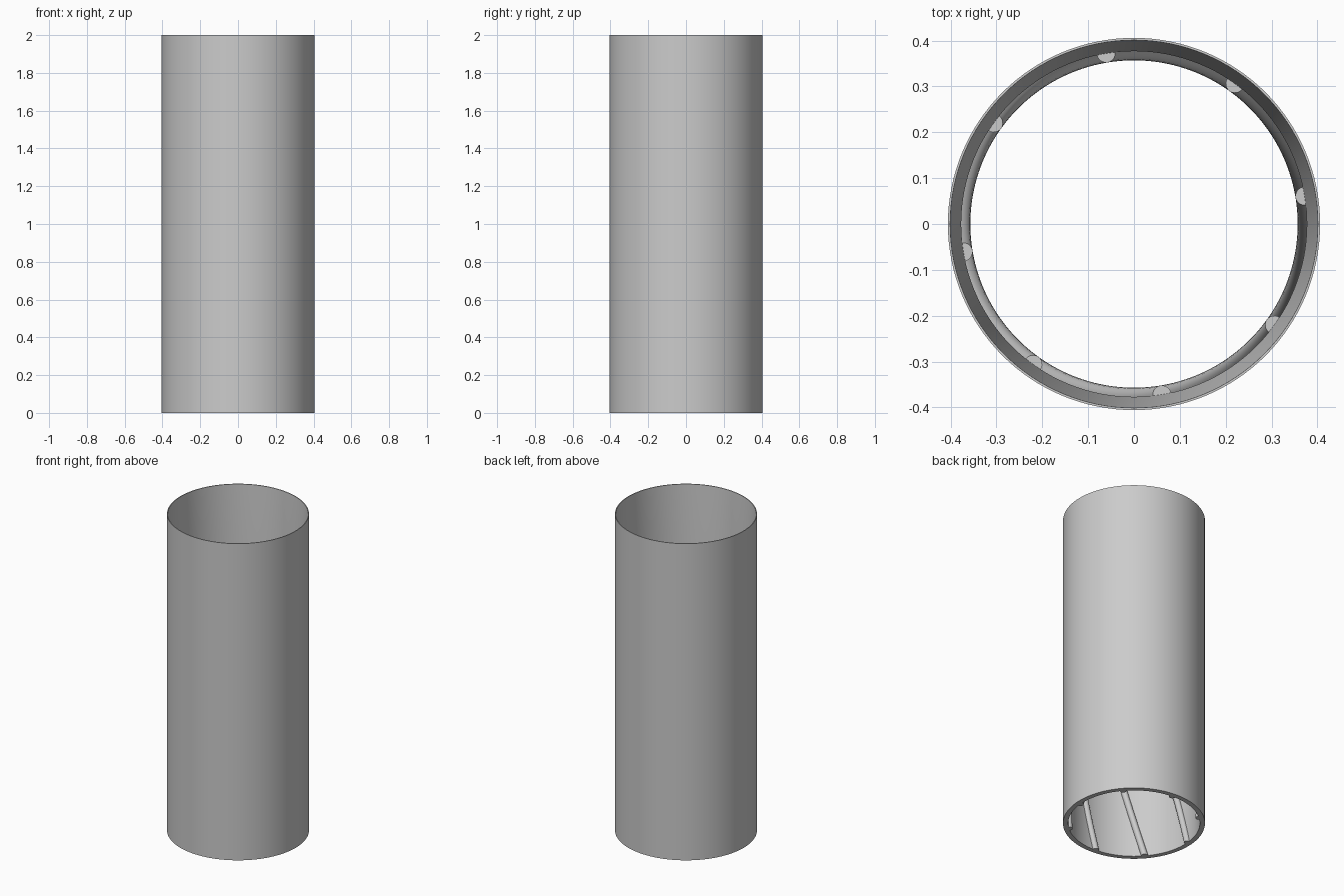
import bpy
import bmesh
from math import sin, cos, pi, radians

old = bpy.data.objects.get("Cube")
if old:
    bpy.data.objects.remove(old, do_unlink=True)

HEIGHT = 2.0
OUTER, MOUTH, BORE = 0.406, 0.401, 0.377   # radii of the tube
RIB_TOP = 1.37                             # ribs end where the flare begins
RIB_RADIUS = 0.02
RIBS = 8
SIDES = 128

grey = bpy.data.materials.new("light grey")
grey.use_nodes = True
grey.diffuse_color = (0.6, 0.6, 0.6, 1)
grey.node_tree.nodes["Principled BSDF"].inputs["Base Color"].default_value = (0.6, 0.6, 0.6, 1)


def finish(bm, name):
    bmesh.ops.recalc_face_normals(bm, faces=bm.faces)
    mesh = bpy.data.meshes.new(name)
    bm.to_mesh(mesh)
    bm.free()
    mesh.materials.append(grey)
    obj = bpy.data.objects.new(name, mesh)
    bpy.context.collection.objects.link(obj)
    bpy.ops.object.select_all(action="DESELECT")
    obj.select_set(True)
    bpy.context.view_layer.objects.active = obj
    bpy.ops.object.shade_smooth_by_angle(angle=radians(35))
    return obj


def bridge(bm, a, b):
    for i in range(len(a)):
        j = (i + 1) % len(a)
        bm.faces.new((a[i], a[j], b[j], b[i]))


# Hollow tube: straight outside, straight bore below, flared mouth above
bm = bmesh.new()
profile = [(OUTER, 0), (OUTER, HEIGHT), (MOUTH, HEIGHT), (BORE, RIB_TOP), (BORE, 0)]
rings = [[bm.verts.new((r * cos(2 * pi * i / SIDES), r * sin(2 * pi * i / SIDES), z))
          for i in range(SIDES)] for r, z in profile]
for k in range(len(rings)):
    bridge(bm, rings[k], rings[(k + 1) % len(rings)])
finish(bm, "tube")


# Half-round ribs spiralling up the bore
def spiral_rib(index, start=radians(40.6), twist=radians(58.7), steps=48, arc=12):
    bm = bmesh.new()
    section = [(BORE - RIB_RADIUS * sin(pi * i / arc), RIB_RADIUS * cos(pi * i / arc))
               for i in range(arc + 1)]
    # back corners sit inside the wall
    section += [(BORE + 0.005, -RIB_RADIUS), (BORE + 0.005, RIB_RADIUS)]
    loops = []
    for s in range(steps + 1):
        t = s / steps
        a = start + 2 * pi * index / RIBS + twist * t
        loops.append([bm.verts.new((u * cos(a) - v * sin(a), u * sin(a) + v * cos(a), RIB_TOP * t))
                      for u, v in section])
    for low, high in zip(loops, loops[1:]):
        bridge(bm, low, high)
    bm.faces.new(loops[0])
    bm.faces.new(loops[-1])
    finish(bm, f"spiral_rib_{index + 1}")


for n in range(RIBS):
    spiral_rib(n)
